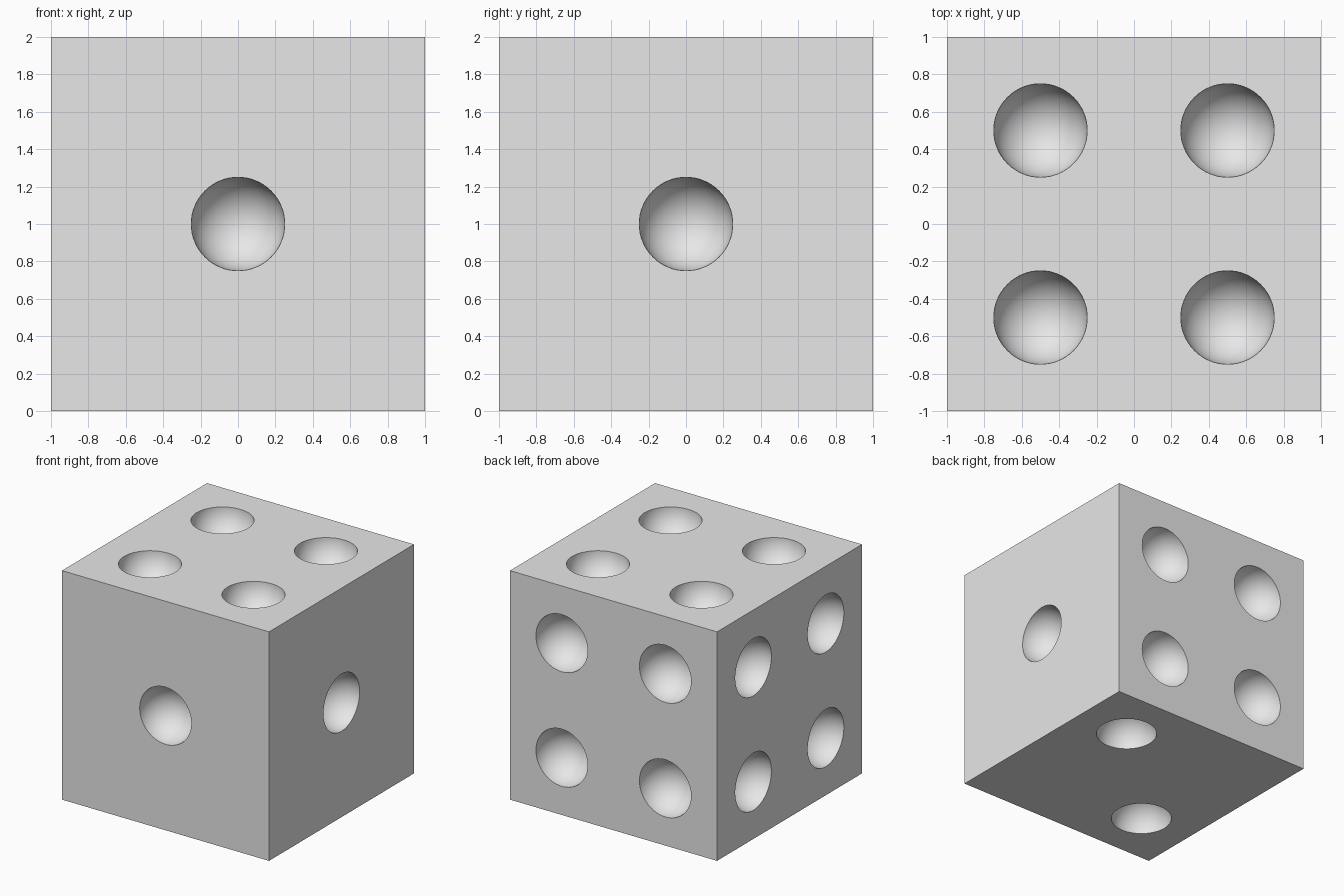
import bpy
import bmesh
from math import radians
from mathutils import Matrix, Vector

default = bpy.data.objects.get("Cube")
if default:
    bpy.data.objects.remove(default, do_unlink=True)

PIT_RADIUS = 0.25
CENTRE = Vector((0, 0, 1))


def make_object(name, bm):
    mesh = bpy.data.meshes.new(name)
    bm.to_mesh(mesh)
    bm.free()
    obj = bpy.data.objects.new(name, mesh)
    bpy.context.collection.objects.link(obj)
    return obj


grey = bpy.data.materials.new("light grey")
grey.use_nodes = True
colour = (0.8, 0.8, 0.8, 1)
grey.diffuse_color = colour
grey.node_tree.nodes["Principled BSDF"].inputs["Base Color"].default_value = colour

# Solid cube body
bm = bmesh.new()
bmesh.ops.create_cube(bm, size=2, matrix=Matrix.Translation(CENTRE))
body = make_object("dimpled_cube", bm)
body.data.materials.append(grey)

# Dimple layouts, as offsets on each face
one = [(0, 0)]
two = [(0.5, 0.5), (-0.5, -0.5)]
four = [(a, b) for a in (-0.5, 0.5) for b in (-0.5, 0.5)]
faces = [
    ((0, -1, 0), one),    # front
    ((1, 0, 0), one),     # left
    ((0, 0, 1), four),    # top
    ((0, 1, 0), four),    # back
    ((-1, 0, 0), four),   # right
    ((0, 0, -1), two),    # bottom
]

# One cutter holding a ball for every dimple, its pole along the face normal
bm = bmesh.new()
for direction, spots in faces:
    normal = Vector(direction)
    turn = normal.to_track_quat("Z", "Y").to_matrix().to_4x4()
    axes = [Vector(axis) for axis in Matrix.Identity(3) if normal.dot(axis) == 0]
    for a, b in spots:
        spot = CENTRE + normal + axes[0] * a + axes[1] * b
        bmesh.ops.create_uvsphere(bm, u_segments=64, v_segments=33,
                                  radius=PIT_RADIUS,
                                  matrix=Matrix.Translation(spot) @ turn)
cutter = make_object("dimple_cutter", bm)
cutter.data.materials.append(grey)
cutter.hide_render = True

# Carve the dimples, then drop the cutter
carve = body.modifiers.new("carve dimples", "BOOLEAN")
carve.operation = "DIFFERENCE"
carve.solver = "EXACT"
carve.object = cutter
bpy.ops.object.select_all(action="DESELECT")
bpy.context.view_layer.objects.active = body
body.select_set(True)
bpy.ops.object.modifier_apply(modifier=carve.name)
bpy.data.objects.remove(cutter, do_unlink=True)

# Smooth bowls with crisp rims and edges
bpy.ops.object.shade_smooth_by_angle(angle=radians(30))
